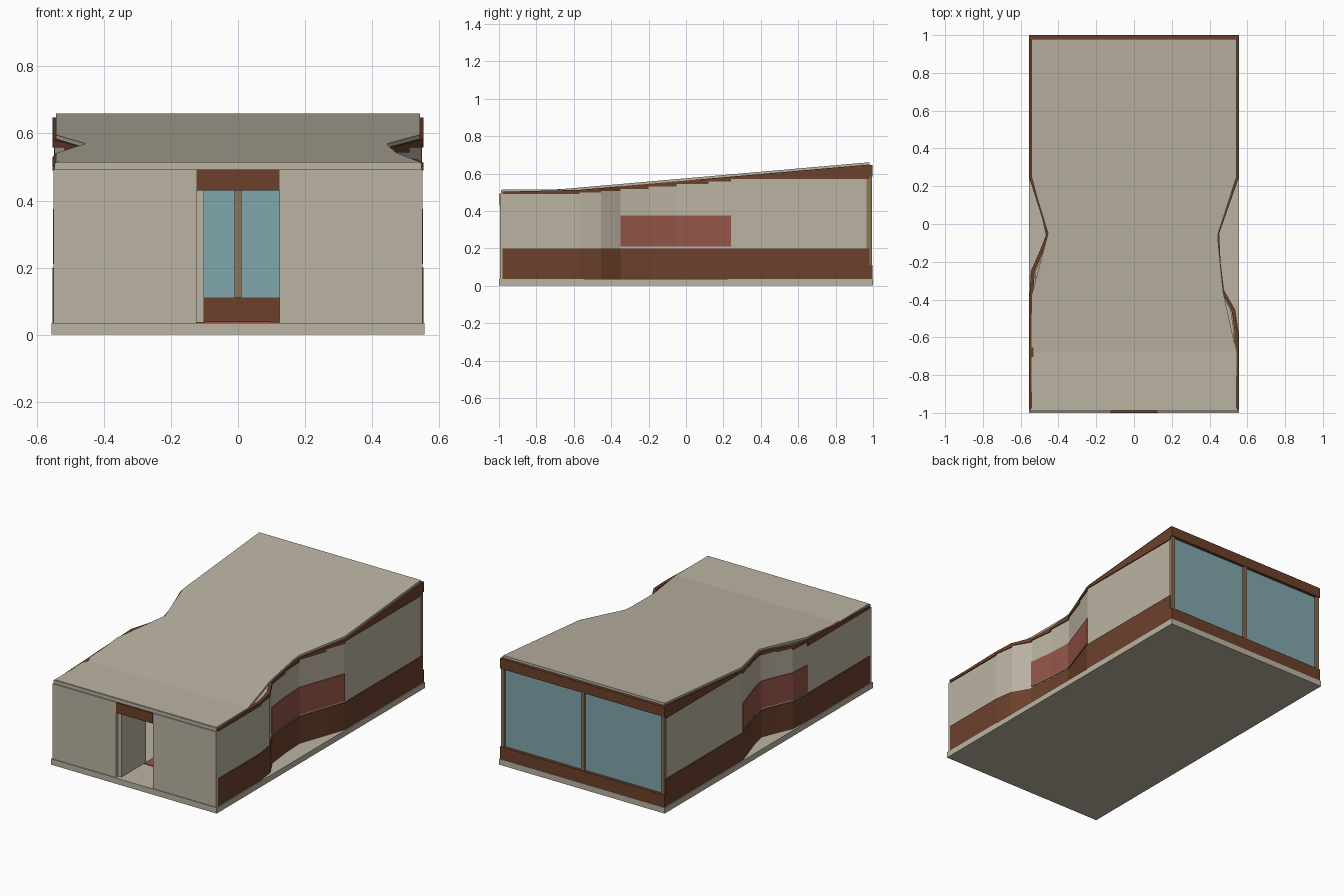
import bpy, bmesh

if "Cube" in bpy.data.objects:
    bpy.data.objects.remove(bpy.data.objects["Cube"])


def material(name, rgb):
    m = bpy.data.materials.new(name)
    m.diffuse_color = (*rgb, 1)
    m.use_nodes = True
    m.node_tree.nodes["Principled BSDF"].inputs["Base Color"].default_value = m.diffuse_color
    return m


TAN = material("warm_plaster", (0.50, 0.455, 0.37))
BROWN = material("dark_timber", (0.15, 0.052, 0.024))
RED = material("red_panel", (0.30, 0.09, 0.065))
GLASS = material("blue_glass", (0.22, 0.39, 0.42))
WOOD = material("light_wood", (0.27, 0.18, 0.09))


def finish(name, bm, mat):
    bmesh.ops.recalc_face_normals(bm, faces=bm.faces)
    me = bpy.data.meshes.new(name)
    bm.to_mesh(me)
    bm.free()
    me.materials.append(mat)
    ob = bpy.data.objects.new(name, me)
    bpy.context.collection.objects.link(ob)
    return ob


def prism(bm, bottom, top):
    """Closed solid between two matching vertex loops."""
    b = [bm.verts.new(p) for p in bottom]
    t = [bm.verts.new(p) for p in top]
    n = len(b)
    bm.faces.new(b[::-1])
    bm.faces.new(t)
    for i in range(n):
        j = (i + 1) % n
        bm.faces.new((b[i], b[j], t[j], t[i]))


def box(name, x0, x1, y0, y1, z0, z1, mat):
    bm = bmesh.new()
    loop = [(x0, y0), (x1, y0), (x1, y1), (x0, y1)]
    prism(bm, [(*p, z0) for p in loop], [(*p, z1) for p in loop])
    return finish(name, bm, mat)


def roof_z(y):
    return 0.515 + max(0, y + 0.68) * 0.145 / 1.66


def wall_top(ya, yb):
    """Plaster stops at a level line, stepped for every wall segment."""
    if yb > 0.9:
        return 0.57
    return max(0.49, roof_z(ya) - 0.027)


def ribbon(name, path, out, thick, low, high, mat):
    """Faceted strip following a side wall; low/high are functions of a segment."""
    bm = bmesh.new()
    s = 1 if path[0][0] > 0 else -1
    for (xa, ya), (xb, yb) in zip(path, path[1:]):
        loop = [(xa + s * out, ya), (xb + s * out, yb),
                (xb + s * (out - thick), yb), (xa + s * (out - thick), ya)]
        prism(bm, [(x, y, low(ya, yb, y)) for x, y in loop],
              [(x, y, high(ya, yb, y)) for x, y in loop])
    return finish(name, bm, mat)


# Plan lines of the two pinched side walls
right = [(0.547, -0.98), (0.547, -0.57), (0.53, -0.455), (0.47, -0.35), (0.452, -0.2),
         (0.445, -0.05), (0.505, 0.12), (0.547, 0.24), (0.547, 0.98)]
left = [(-0.547, -0.98), (-0.547, -0.38), (-0.54, -0.25), (-0.50, -0.16), (-0.46, -0.06),
        (-0.48, 0.03), (-0.512, 0.13), (-0.547, 0.24), (-0.547, 0.98)]

# Floor slab
box("floor_slab", -0.557, 0.557, -1, 1, 0, 0.035, TAN)

# Side walls, timber plinth, red band and timber fascia under the roof
for side, path in (("right", right), ("left", left)):
    ribbon(side + "_wall", path, 0, 0.02, lambda a, b, y: 0.035,
           lambda a, b, y: wall_top(a, b), TAN)
    ribbon(side + "_plinth", path, 0.006, 0.008, lambda a, b, y: 0.036,
           lambda a, b, y: 0.2, BROWN)
    ribbon(side + "_fascia", path, 0.006, 0.02, lambda a, b, y: wall_top(a, b),
           lambda a, b, y: roof_z(y) - 0.012, BROWN)
    curved = [p for p in path if (-0.36 if side == "right" else -0.39) < p[1] < 0.25]
    ribbon(side + "_red_band", curved, 0.005, 0.007, lambda a, b, y: 0.21,
           lambda a, b, y: 0.375, RED)

# Sloping roof: level front strip and rising rear with side notches
front = [(-0.543, -0.985), (0.543, -0.985), (0.543, -0.68), (-0.543, -0.68)]
rear = [(-0.543, -0.68), (0.543, -0.68), (0.472, -0.36), (0.446, -0.1), (0.446, -0.05),
        (0.543, 0.25), (0.543, 0.98), (-0.543, 0.98), (-0.543, 0.25), (-0.51, 0.13),
        (-0.455, -0.05), (-0.543, -0.38)]
for name, loop in (("roof_front", front), ("roof_rear", rear)):
    bm = bmesh.new()
    prism(bm, [(x, y, roof_z(y) - 0.015) for x, y in loop],
          [(x, y, roof_z(y)) for x, y in loop])
    finish(name, bm, TAN)

# Front wall with doorway, lintel and open door leaf
box("front_wall_left", -0.55, -0.124, -0.995, -0.975, 0.035, 0.492, TAN)
box("front_wall_right", 0.124, 0.55, -0.995, -0.975, 0.035, 0.492, TAN)
box("front_header", -0.548, 0.548, -0.988, -0.975, 0.490, 0.512, TAN)
box("door_lintel", -0.124, 0.124, -0.997, -0.975, 0.43, 0.492, BROWN)
box("door_leaf", -0.124, -0.102, -0.975, -0.74, 0.036, 0.43, TAN)

# Small mat inside the entrance
box("entrance_mat", -0.10, 0.10, -0.76, -0.62, 0.035, 0.039, RED)

# Glazed back wall
box("back_sill", -0.553, 0.553, 0.975, 0.998, 0.035, 0.11, BROWN)
box("back_beam", -0.553, 0.553, 0.975, 0.998, 0.585, 0.646, BROWN)
box("back_glass", -0.54, 0.54, 0.972, 0.98, 0.11, 0.585, GLASS)
for name, x in (("left_post", -0.538), ("centre_post", 0), ("right_post", 0.538)):
    box(name, x - 0.011, x + 0.011, 0.965, 0.994, 0.11, 0.585, WOOD)
